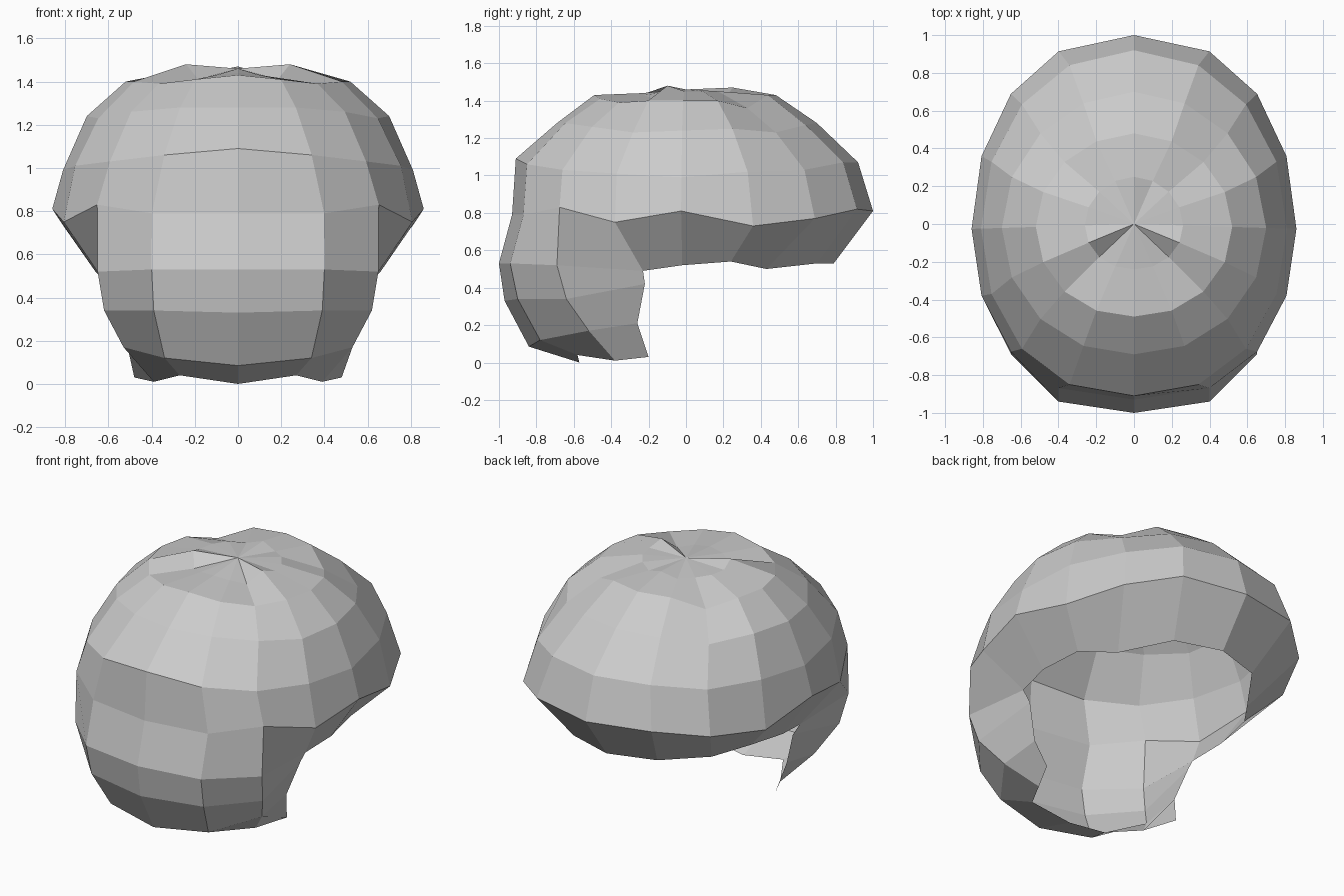
import bpy, math

if "Cube" in bpy.data.objects:
    bpy.data.objects.remove(bpy.data.objects["Cube"])

# Sixteen columns around the crown; column 0 faces front, 8 faces back.
HALF = 8

# Upper rings: half width, front depth, back depth, roundness, heights front to back
UPPER = [
    (0.26, 0.24, 0.25, 1.0, [1.44, 1.43, 1.41, 1.48, 1.45, 1.45, 1.45, 1.44, 1.47]),
    (0.52, 0.49, 0.48, 1.0, [1.43, 1.41, 1.39, 1.40, 1.40, 1.40, 1.36, 1.43, 1.43]),
    (0.70, 0.69, 0.70, 1.0, [1.28, 1.28, 1.26, 1.23, 1.24, 1.25, 1.23, 1.27, 1.28]),
    (0.81, 0.91, 0.92, 0.9, [1.09, 1.06, 1.03, 1.01, 0.99, 1.02, 1.03, 1.07, 1.07]),
    (0.86, 0.93, 1.00, 0.8, [0.79, 0.79, 0.83, 0.75, 0.81, 0.73, 0.77, 0.82, 0.81]),
]

# Turned-in lower ring, front to back
LOWER = [(0, -1.0, .53), (.40, -.94, .53), (.65, -.69, .52), (.63, -.23, .49), (.66, -.02, .52),
         (.62, .24, .54), (.48, .43, .50), (.29, .70, .53), (0, .79, .53)]

# Front flap rows, centre outward
FLAP = [
    [(0, -.97, .33), (.39, -.90, .34), (.62, -.64, .34), (.59, -.22, .42)],
    [(0, -.84, .085), (.34, -.78, .12), (.53, -.52, .17), (.52, -.26, .21)],
    [(0, -.57, .0), (.27, -.58, .04), (.39, -.38, .01), (.48, -.20, .03)],
]


def upper_row(rx, front, back, power, heights):
    row = []
    for i, z in enumerate(heights):
        a = math.pi * i / HALF
        s = abs(math.sin(a)) if 0 < i < HALF else 0.0
        c = -math.cos(a)
        row.append((rx * s ** power if s else 0.0, c * (front if c < 0 else back) - 0.03 * s * rx, z))
    return row


rows = [upper_row(*r) for r in UPPER] + [LOWER] + FLAP
verts, index = [(0, 0, 1.46)], {}
for r, row in enumerate(rows):
    for i, (x, y, z) in enumerate(row):
        for side in (1, -1):
            if side < 0 and i in (0, HALF):
                index[r, -i] = index[r, i]
                continue
            index[r, i * side] = len(verts)
            verts.append((x * side, y, z))

# Crown fan, then quads between neighbouring rows
faces = []
for side in (1, -1):
    def add(f):
        faces.append(f if side > 0 else f[::-1])
    for i in range(HALF):
        add([0, index[0, i * side], index[0, (i + 1) * side]])
    for r in range(len(rows) - 1):
        for i in range(len(rows[r + 1]) - 1):
            a, b = i * side, (i + 1) * side
            add([index[r, a], index[r + 1, a], index[r + 1, b], index[r, b]])

mesh = bpy.data.meshes.new("hair_cap")
mesh.from_pydata(verts, [], faces)
mesh.update()
cap = bpy.data.objects.new("hair_cap", mesh)
bpy.context.collection.objects.link(cap)

grey = bpy.data.materials.new("light_grey")
grey.diffuse_color = (0.6, 0.6, 0.6, 1)
grey.use_nodes = True
grey.node_tree.nodes["Principled BSDF"].inputs["Base Color"].default_value = grey.diffuse_color
mesh.materials.append(grey)
